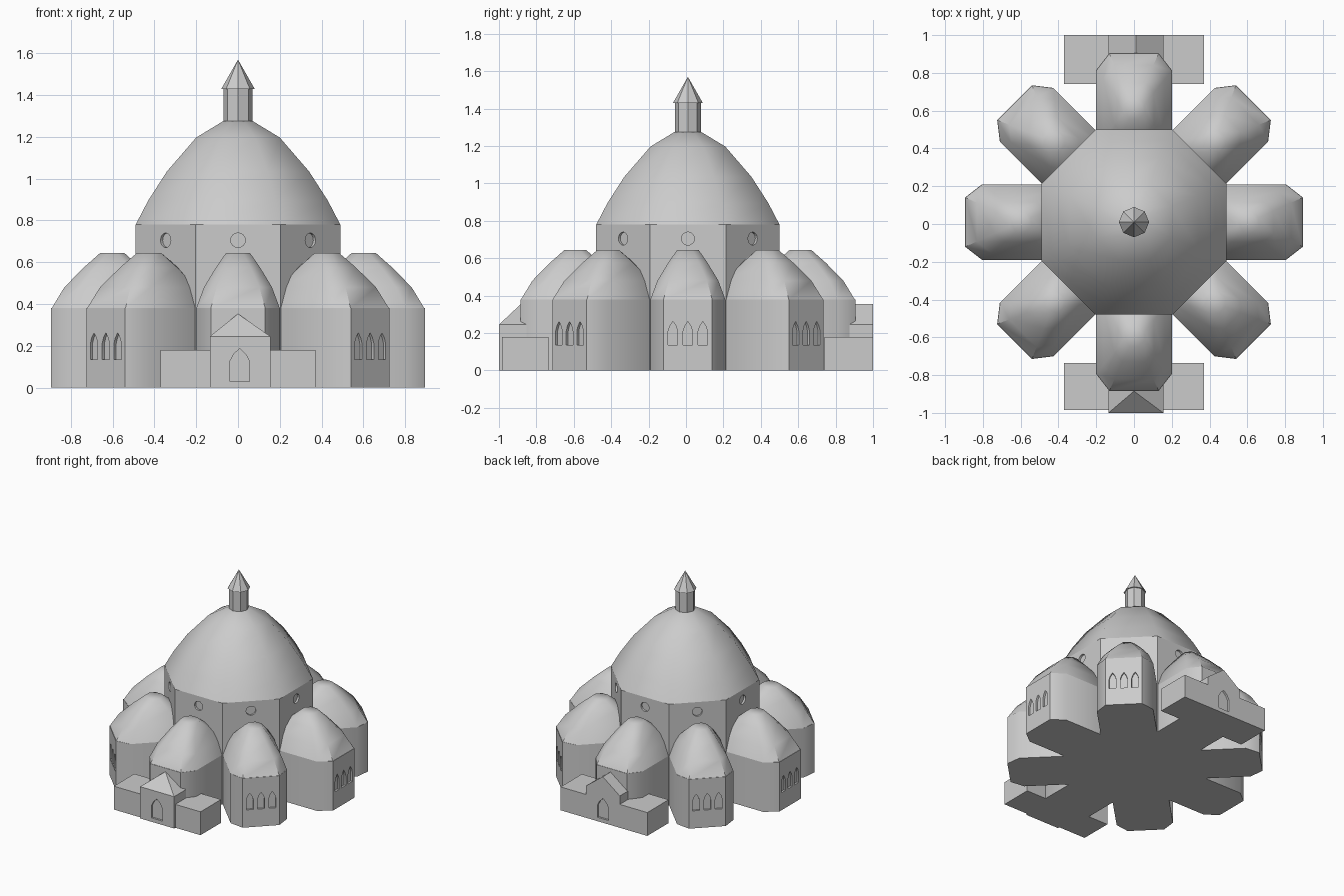
import bpy, bmesh, math
from mathutils import Matrix, Vector

if "Cube" in bpy.data.objects:
    bpy.data.objects.remove(bpy.data.objects["Cube"])

stone = bpy.data.materials.new("pale_stone")
stone.diffuse_color = (0.6, 0.6, 0.6, 1)
stone.use_nodes = True
stone.node_tree.nodes["Principled BSDF"].inputs["Base Color"].default_value = stone.diffuse_color
CY = 0.01                       # centre of the plan in y
AP = 0.49                       # apothem of the central octagon


def make(name, bm, smooth=None):
    bmesh.ops.recalc_face_normals(bm, faces=bm.faces[:])
    me = bpy.data.meshes.new(name)
    bm.to_mesh(me)
    bm.free()
    me.materials.append(stone)
    ob = bpy.data.objects.new(name, me)
    bpy.context.collection.objects.link(ob)
    if smooth:
        shade(ob, smooth)
    return ob


def shade(ob, deg):
    bpy.ops.object.select_all(action='DESELECT')
    bpy.context.view_layer.objects.active = ob
    ob.select_set(True)
    bpy.ops.object.shade_smooth_by_angle(angle=math.radians(deg))


def loft(rings, bm=None):
    """Skin a stack of equal-length rings and cap both ends."""
    bm = bm or bmesh.new()
    vs = [[bm.verts.new(p) for p in r] for r in rings]
    n = len(vs[0])
    for a, b in zip(vs, vs[1:]):
        for i in range(n):
            j = (i + 1) % n
            bm.faces.new((a[i], a[j], b[j], b[i]))
    bm.faces.new(vs[0][::-1])
    bm.faces.new(vs[-1])
    return bm


def octagon(r, z, turn=0.0):
    return [(r * math.cos(math.pi / 4 * (i + turn)),
             CY + r * math.sin(math.pi / 4 * (i + turn)), z) for i in range(8)]


def along_y(profile, y0, y1):
    return [[(x, y, z) for x, z in profile] for y in (y0, y1)]


def arch(cx, w, z0, spring, top):
    """Pointed arch outline."""
    h = w / 2
    zs = spring + (top - spring) * 0.55
    return [(cx - h, z0), (cx + h, z0), (cx + h, spring), (cx + h * 0.62, zs),
            (cx, top), (cx - h * 0.62, zs), (cx - h, spring)]


def carve(ob, bm):
    cutter = make("cutter", bm)
    cutter.hide_render = True
    mod = ob.modifiers.new("openings", 'BOOLEAN')
    mod.operation = 'DIFFERENCE'
    mod.solver = 'EXACT'
    mod.object = cutter
    bpy.context.view_layer.objects.active = ob
    bpy.ops.object.modifier_apply(modifier=mod.name)
    bpy.data.objects.remove(cutter)


# Central octagonal drum with a round window in each face
R = AP / math.cos(math.pi / 8)
drum = make("drum", loft([octagon(R, 0, 0.5), octagon(R, 0.78, 0.5)]))
bm = bmesh.new()
for k in range(8):
    a = k * math.pi / 4
    m = (Matrix.Translation((AP * math.cos(a), CY + AP * math.sin(a), 0.705))
         @ Matrix.Rotation(a, 4, 'Z') @ Matrix.Rotation(math.pi / 2, 4, 'Y'))
    bmesh.ops.create_cone(bm, cap_ends=True, segments=16, radius1=0.035,
                          radius2=0.035, depth=0.03, matrix=m)
carve(drum, bm)

# Main dome
dome_profile = [(0.49, 0.78), (0.43, 0.895), (0.34, 1.035), (0.2, 1.197), (0.07, 1.276)]
make("dome", loft([octagon(r / math.cos(math.pi / 8), z, 0.5)
                   for r, z in dome_profile]), 50)

# Lantern and its spire
make("lantern", loft([octagon(0.07, 1.26), octagon(0.07, 1.43)]))
bm = bmesh.new()
bmesh.ops.create_cone(bm, cap_ends=True, segments=8, radius1=0.08, radius2=0, depth=0.14,
                      matrix=Matrix.Translation((0, CY, 1.5)))
make("lantern_spire", bm)

# Chapel walls with three arched windows, facing the front
half = [(0.2, -0.47), (0.2, -0.805), (0.13, -0.895)]
plan = half + [(-x, y) for x, y in reversed(half)]
walls = make("chapel_walls", loft([[(x, y, z) for x, y in plan] for z in (0, 0.38)]))
bm = bmesh.new()
for cx in (-0.08, 0, 0.08):
    loft(along_y(arch(cx, 0.05, 0.135, 0.21, 0.262), -0.92, -0.88), bm)
carve(walls, bm)
shade(walls, 42)

# Chapel roof: a stretched octagon shrinking to a small flat top
quarter = [((0.2, 0.2), (0.057, 0.024)), ((0.13, 0.29), (0.024, 0.057))]
corners = (quarter
           + [((-a[0], a[1]), (-b[0], b[1])) for a, b in reversed(quarter)]
           + [((-a[0], -a[1]), (-b[0], -b[1])) for a, b in quarter]
           + [((a[0], -a[1]), (b[0], -b[1])) for a, b in reversed(quarter)])
rings = []
for t, z in ((0, 0.38), (0.26, 0.48), (0.66, 0.575), (1, 0.645)):
    ring = [Vector(a).lerp(Vector(b), t) for a, b in corners]
    rings.append([(p.x, p.y - 0.602, z) for p in ring])
roof = make("chapel_roof", loft(rings), 42)

# Repeat the chapel around the drum
for part in (walls, roof):
    part.location.y = CY
    for k in range(1, 8):
        c = part.copy()
        c.rotation_euler.z = k * math.pi / 4
        bpy.context.collection.objects.link(c)

# Front entrance wings
bm = loft(along_y([(-0.37, 0), (0.37, 0), (0.37, 0.18), (-0.37, 0.18)], -0.985, -0.735))
make("front_wings", bm)

# Front porch with a doorway and hipped roof
porch = make("front_porch", loft(along_y(
    [(-0.135, 0), (0.155, 0), (0.155, 0.245), (-0.135, 0.245)], -1.0, -0.74)))
carve(porch, loft(along_y(arch(0.008, 0.094, 0.03, 0.125, 0.187), -1.02, -0.985)))
bm = bmesh.new()
l0, r0, r1, l1, a0, a1 = [bm.verts.new(p) for p in (
    (-0.135, -1, 0.245), (0.155, -1, 0.245), (0.155, -0.74, 0.245),
    (-0.135, -0.74, 0.245), (0.0, -0.885, 0.353), (0.0, -0.74, 0.353))]
for f in ((l0, r0, a0), (r0, r1, a1, a0), (l1, l0, a0, a1), (r1, l1, a1), (l0, l1, r1, r0)):
    bm.faces.new(f)
make("front_porch_roof", bm)

# Rear entrance: wings and gable in one flush facade
rear = make("rear_entrance", loft(along_y(
    [(-0.37, 0), (0.37, 0), (0.37, 0.18), (0.155, 0.18), (0.155, 0.245), (0.01, 0.355),
     (-0.135, 0.245), (-0.135, 0.18), (-0.37, 0.18)], 0.74, 1.0)))
carve(rear, loft(along_y(arch(0.008, 0.094, 0.03, 0.125, 0.187), 0.985, 1.02)))
